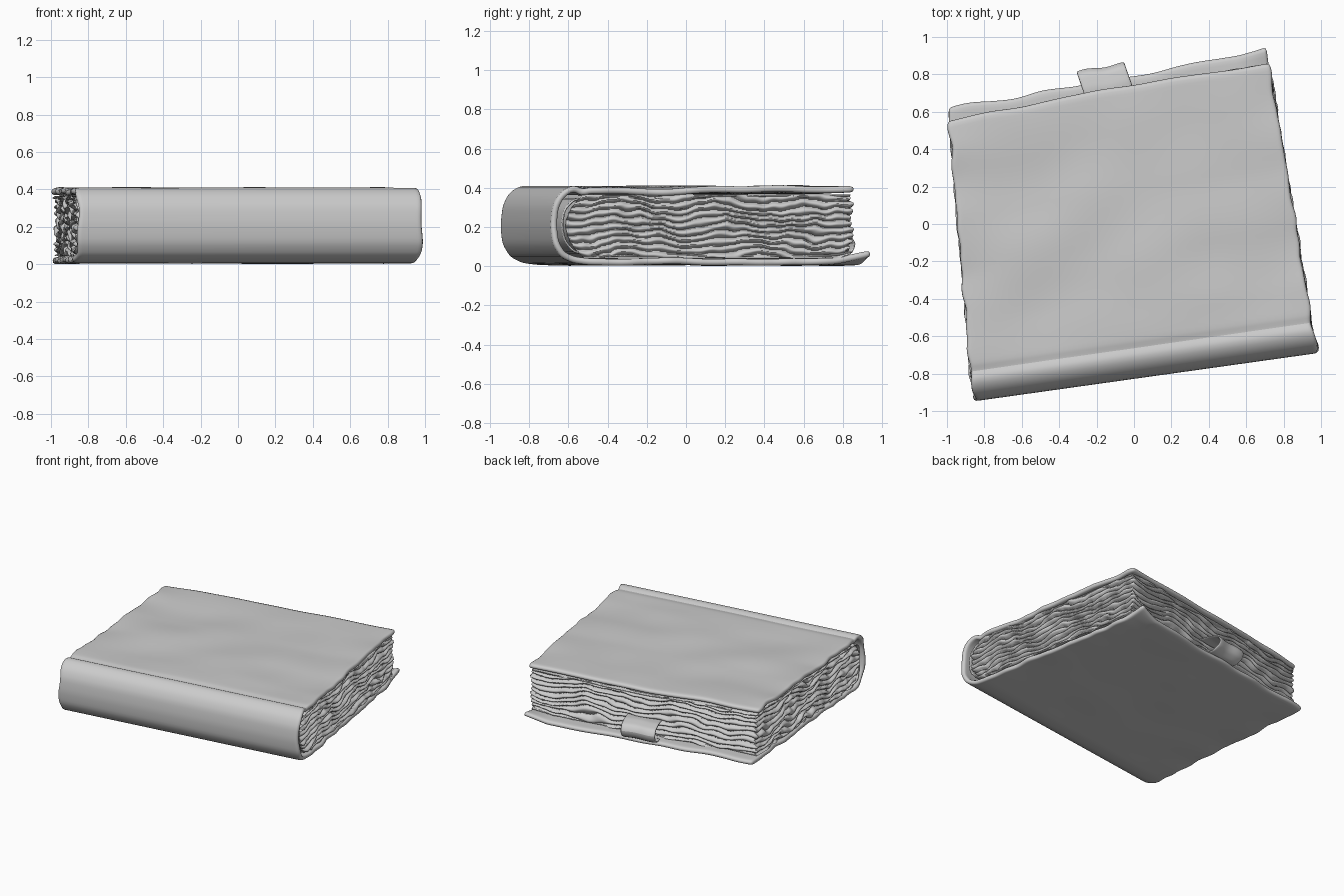
import bpy, bmesh, math
from mathutils import Vector, noise

if "Cube" in bpy.data.objects:
    bpy.data.objects.remove(bpy.data.objects["Cube"])

grey = bpy.data.materials.new("plain grey")
grey.use_nodes = True
grey.diffuse_color = (0.6, 0.6, 0.6, 1)
grey.node_tree.nodes["Principled BSDF"].inputs["Base Color"].default_value = (0.6, 0.6, 0.6, 1)

# Skewed plan of the book: spine corners, then far corners
SPINE_A, SPINE_B = Vector((-0.87, -0.95)), Vector((0.99, -0.69))
BACK_A, BACK_B = Vector((-1.0, 0.56)), Vector((0.73, 0.865))
DEPTH = 1.55


def place(u, d, z):
    """u runs along the spine, d away from it, z up."""
    p = SPINE_A.lerp(SPINE_B, u).lerp(BACK_A.lerp(BACK_B, u), d / DEPTH)
    return Vector((p.x, p.y, z))


def wobble(x, y, z=0.0):
    return noise.noise(Vector((x, y, z)))


def grid_object(name, rows, closed=False, caps=False):
    """Skin rows of points into a smooth-shaded sheet or wall."""
    bm = bmesh.new()
    vs = [[bm.verts.new(p) for p in row] for row in rows]
    n = len(vs[0])
    for a, b in zip(vs, vs[1:]):
        for i in range(n if closed else n - 1):
            j = (i + 1) % n
            bm.faces.new((a[i], a[j], b[j], b[i]))
    if caps:
        bm.faces.new(vs[0][::-1])
        bm.faces.new(vs[-1])
    bmesh.ops.recalc_face_normals(bm, faces=bm.faces)
    mesh = bpy.data.meshes.new(name)
    bm.to_mesh(mesh)
    bm.free()
    mesh.materials.append(grey)
    ob = bpy.data.objects.new(name, mesh)
    bpy.context.collection.objects.link(ob)
    bpy.context.view_layer.objects.active = ob
    ob.select_set(True)
    bpy.ops.object.shade_smooth_by_angle(angle=math.radians(50))
    ob.select_set(False)
    return ob


def thicken(ob, amount):
    mod = ob.modifiers.new("thickness", "SOLIDIFY")
    mod.thickness, mod.offset = amount, 0
    sub = ob.modifiers.new("soften", "SUBSURF")
    sub.levels = sub.render_levels = 1


def resample(points, step):
    out = [points[0]]
    for a, b in zip(points, points[1:]):
        k = max(1, round(math.dist(a, b) / step))
        out += [(a[0] + (b[0] - a[0]) * i / k, a[1] + (b[1] - a[1]) * i / k)
                for i in range(1, k + 1)]
    return out


def wrap(name, points, thickness, margin, fray):
    """Bend a sheet around the spine, with sagging faces and worn edges."""
    cols = 70
    rows = []
    for d, z in resample(points, 0.04):
        row = []
        flat = min(1, max(0, (d - 0.12) / 0.3))
        end = max(0, d - 1.4) / 0.2
        lower = z < 0.2
        for i in range(cols + 1):
            u = margin + (1 - 2 * margin) * i / cols
            side = abs(2 * u - 1) ** 6
            shift = fray * side * wobble(d * 9, z * 5, u * 3)
            dd = d + end * (0.02 * wobble(u * 7, z * 9) + 0.03 * math.sin(math.pi * u) * (not lower))
            amp = 0.006 if lower else 0.016
            zz = z + flat * amp * wobble(u * 4, d * 3, z * 7)
            zz += flat * 0.012 * side * wobble(d * 4, u, z * 3)
            if lower:  # turned-up far corner
                curl = max(0, (d - 1.45) / 0.17) * max(0, (u - 0.9) / 0.1)
                zz += 0.05 * curl
                dd += 0.02 * curl
            row.append(place(u + shift, dd, zz))
        rows.append(row)
    thicken(grid_object(name, rows), thickness)


# Leather cover: lower board, rounded spine, hinge groove, upper board
wrap("cover", [(1.61, .022), (.2, .022), (.12, .032), (.06, .06), (.025, .12), (.016, .21),
               (.025, .3), (.055, .36), (.1, .393), (.135, .395), (.162, .373), (.19, .386),
               (1.54, .388)], 0.034, 0.004, 0.014)

# Endpaper lining inside the cover
wrap("endpaper", [(1.53, .052), (.2, .055), (.12, .075), (.075, .13), (.06, .21),
                  (.075, .29), (.12, .338), (.2, .352), (1.53, .355)], 0.012, 0.01, 0.016)

# Page block: a wall around the book, rippled into wavy leaves
LOW, HIGH = 0.045, 0.365
U0, U1, D0, D1 = 0.012, 0.988, 0.08, 1.53
edge = []
for start, stop, count, normal in (((U0, D0), (U1, D0), 30, (0, -1)),
                                   ((U1, D0), (U1, D1), 150, (1, 0)),
                                   ((U1, D1), (U0, D1), 170, (0, 1)),
                                   ((U0, D1), (U0, D0), 150, (-1, 0))):
    for i in range(count):
        t = i / count
        edge.append((start[0] + (stop[0] - start[0]) * t,
                     start[1] + (stop[1] - start[1]) * t, normal))
LAYERS = 64
rows = []
for k in range(LAYERS + 1):
    z = LOW + (HIGH - LOW) * k / LAYERS
    bow = 0.09 * ((z - 0.205) / 0.16) ** 2
    row = []
    for u, d, (nu, nd) in edge:
        phase = z / 0.034 + 1.3 * wobble(u * 6, d * 5, z * 5) + 0.6 * wobble(u * 15, d * 13, z * 9)
        leaf = abs(math.sin(math.pi * phase)) ** 0.6
        push = 0.032 * (leaf - 0.8) + 0.022 * wobble(u * 9, d * 8, math.floor(phase) * 2.3)
        if nd < 0:
            push = 0
        near = max(0, 1 - (d - D0) / 0.3)
        row.append(place(u + nu * push / 1.8, d + nd * push + bow * near, z))
    rows.append(row)
grid_object("page_block", rows, closed=True, caps=True)

# Clasp tab: a strip leaving the pages and folding down onto the lower board
path = [(1.42, .15), (1.5, .16), (1.58, .165), (1.655, .15), (1.68, .115), (1.665, .075),
        (1.62, .045), (1.55, .04)]
rows = []
for d, z in resample(path, 0.025):
    rows.append([place(0.43 + 0.15 * i / 8 - 0.12 * max(0, d - 1.5),
                       d + 0.006 * math.sin(i), z + 0.006 * wobble(i * 0.4, d * 6))
                 for i in range(9)])
thicken(grid_object("clasp_tab", rows), 0.012)
